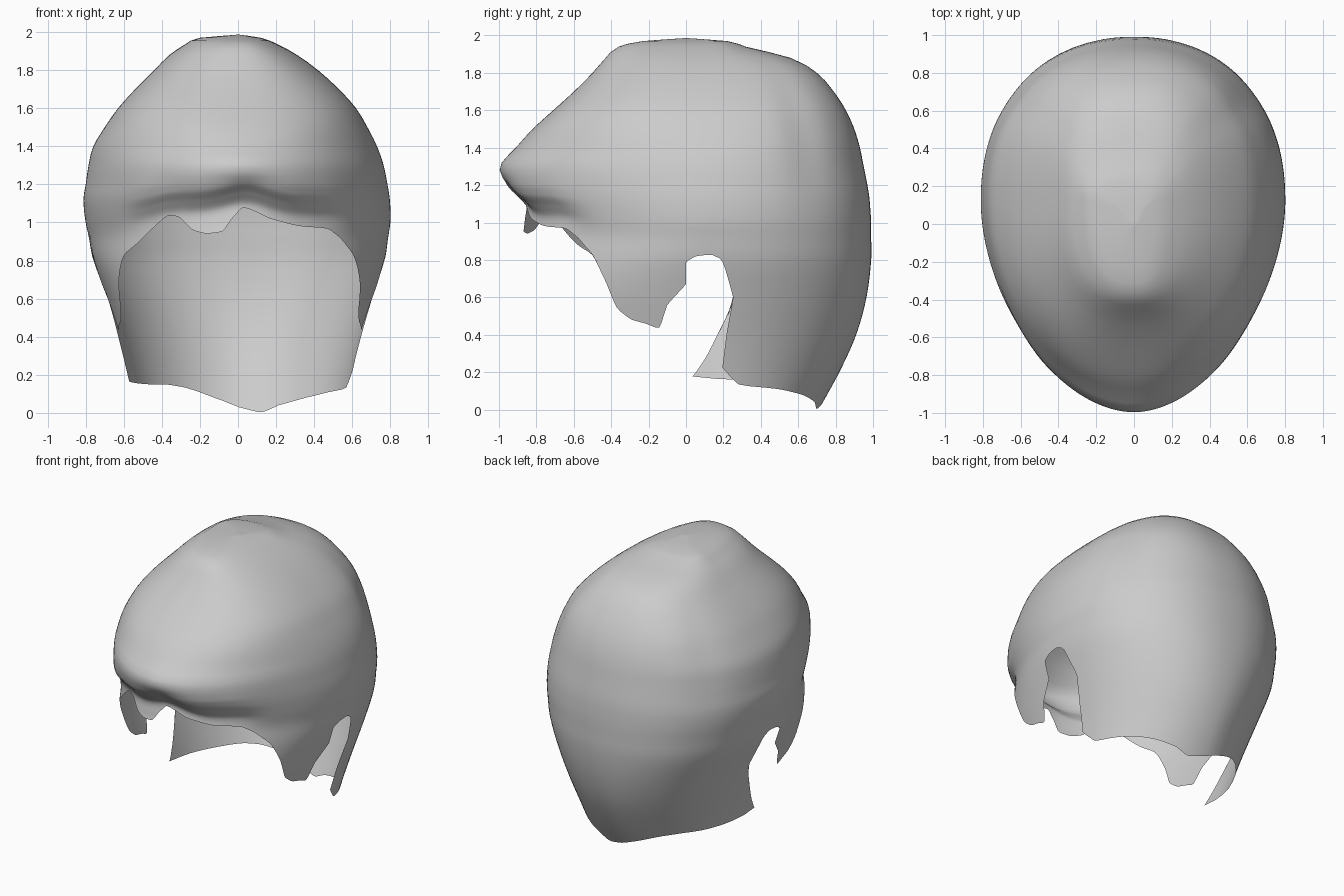
import bpy, bmesh, math
from math import sin, cos, radians, exp

if "Cube" in bpy.data.objects:
    bpy.data.objects.remove(bpy.data.objects["Cube"])

# Horizontal sections, top down: height, front y, back y, left width, right width
LEVELS = [
    (1.985, -0.02, 0.02, 0.02, 0.02),
    (1.97, -0.23, 0.22, 0.20, 0.12),
    (1.94, -0.36, 0.32, 0.27, 0.20),
    (1.88, -0.43, 0.56, 0.36, 0.31),
    (1.80, -0.50, 0.70, 0.44, 0.42),
    (1.70, -0.60, 0.79, 0.54, 0.53),
    (1.60, -0.71, 0.855, 0.63, 0.62),
    (1.50, -0.82, 0.90, 0.70, 0.68),
    (1.40, -0.91, 0.93, 0.76, 0.73),
    (1.30, -0.995, 0.95, 0.785, 0.765),
    (1.20, -0.96, 0.97, 0.80, 0.785),
    (1.14, -0.90, 0.98, 0.81, 0.795),
    (1.08, -0.855, 0.985, 0.81, 0.80),
    (1.00, -0.865, 0.99, 0.80, 0.80),
    (0.93, -0.88, 0.99, 0.785, 0.79),
    (0.80, -0.86, 0.99, 0.76, 0.77),
    (0.60, -0.86, 0.965, 0.69, 0.71),
    (0.40, -0.86, 0.91, 0.63, 0.65),
    (0.20, -0.86, 0.82, 0.58, 0.60),
    (0.00, -0.86, 0.71, 0.54, 0.56),
]

# Rim going round from the front: upper angle, rim angle, rim height
FRINGE = [(-30, -30, 1.04), (-25, -25, 1.03), (-20, -20, 0.96), (-14, -14, 0.94),
          (-7, -7, 0.95), (-3, -3, 1.02), (2, 2, 1.08), (6, 6, 1.07), (14, 14, 1.02),
          (26, 26, 0.98)]
RIGHT = [(39, 39, 0.97), (46, 45, 0.92)]
SIDE = [(52, 51, 0.83), (57, 56, 0.68), (62, 60, 0.54), (66, 65, 0.48), (71, 70, 0.46),
        (75, 74.5, 0.43), (78, 77, 0.56), (81, 83, 0.67), (84, 83, 0.79), (87, 86, 0.82),
        (91, 91, 0.83), (97, 95, 0.80)]
RIGHT_NAPE = [(104, 99, 0.60), (110, 97, 0.40), (116, 96, 0.22), (121, 104, 0.13)]
BACK = [(133, 125, 0.11), (146, 142, 0.08), (158, 158, 0.04), (168, 167, 0.0),
        (176, 176, 0.02), (190, 190, 0.06), (211, 211, 0.13), (222, 225, 0.15),
        (234, 243, 0.15)]
LEFT_NAPE = [(103, 99, 0.60), (106, 97, 0.50), (110, 90, 0.30), (115, 85, 0.17)]
LEFT = [(38, 38, 0.96), (45, 45, 0.88)]


def mirrored(keys):
    return [(360 - a, 360 - b, z) for a, b, z in reversed(keys)]


RIM = (FRINGE + RIGHT + SIDE + RIGHT_NAPE + BACK
       + mirrored(LEFT + SIDE + LEFT_NAPE))


def section(z):
    """Smoothly interpolate the section at a height."""
    n = len(LEVELS)
    i = next((k for k in range(n - 1) if LEVELS[k + 1][0] <= z), n - 2)
    p0, p1, p2, p3 = (LEVELS[min(max(i + k, 0), n - 1)] for k in (-1, 0, 1, 2))
    t = (z - p1[0]) / (p2[0] - p1[0])
    out = []
    for k in range(1, 5):
        m1 = (p2[k] - p0[k]) / (p2[0] - p0[0]) * (p2[0] - p1[0])
        m2 = (p3[k] - p1[k]) / (p3[0] - p1[0]) * (p2[0] - p1[0])
        out.append((2*t**3 - 3*t**2 + 1) * p1[k] + (t**3 - 2*t**2 + t) * m1
                   + (3*t**2 - 2*t**3) * p2[k] + (t**3 - t**2) * m2)
    return out


def ramp(v, a, b):
    t = max(0, min(1, (v - a) / (b - a)))
    return t * t * (3 - 2 * t)


def surface(deg, z):
    """Point on the hair surface, with soft locks and a groove behind the ears."""
    f, b, l, r = section(z)
    a = radians(deg)
    s, c = sin(a), cos(a)
    d = deg % 360
    # The fringe crease waves, drops towards the temples and fades out there
    if c > 0 and z < 1.3:
        drop = 0.07 * ramp(abs(s), 0.1, 0.7) + 0.015 * sin(11 * s - 2.2) * c
        f = section(z + drop * ramp(1.3 - z, 0, 0.12))[0]
        plain = -0.99 + 0.13 * ramp(1.3 - z, 0, 0.4)
        f += (plain - f) * ramp(abs(s), 0.6, 0.85)
    yc = min(max(0.12, f + 0.4 * (b - f)), b - 0.01)
    # Fuller sections at the crown and the sideburns, rounder at brow and nape
    if c > 0:
        p = 1.86 + 0.6 * ramp(z, 1.3, 1.7) + 0.5 * ramp(-z, -1.0, -0.55)
    else:
        p = 2.2 + 0.3 * ramp(z, 1.3, 1.8) - (0.2 if s > 0 else 0.4) * ramp(-z, -0.9, -0.1)
    x = max(0, 1 - abs(c) ** p) ** (1 / p)
    x *= r if s > 0 else -l
    y = -(yc - f) * c if c > 0 else -(b - yc) * c
    k = 1
    for centre, depth in ((130, 0.02), (230, 0.01)):
        k -= depth * exp(-((d - centre) / 9) ** 2) * exp(-((z - 1.5) / 0.35) ** 2)
    return (x * k, yc + y * k, z)


# Columns: subdivide the rim keys
columns = []
for i, p in enumerate(RIM):
    q = RIM[(i + 1) % len(RIM)]
    if i == len(RIM) - 1:
        q = (q[0] + 360, q[1] + 360, q[2])
    for j in range(4):
        columns.append([p[k] + (q[k] - p[k]) * j / 4 for k in range(3)])

# Ease the rim slightly so the locks have soft ends
n = len(columns)
rim_z = [(columns[i - 1][2] + 2 * columns[i][2] + columns[(i + 1) % n][2]) / 4
         for i in range(n)]

UPPER = [1.985, 1.98, 1.97, 1.955, 1.94, 1.91, 1.88, 1.84] + [1.8 - 0.04 * i for i in range(16)]
LOWER = 24

bm = bmesh.new()
rows = []
for z in UPPER:
    rows.append([bm.verts.new(surface(c[0], z)) for c in columns])
for i in range(1, LOWER + 1):
    t = i / LOWER
    row = []
    for c, ze in zip(columns, rim_z):
        z = 1.2 + (ze - 1.2) * t
        row.append(bm.verts.new(surface(c[0] + (c[1] - c[0]) * t * t, z)))
    rows.append(row)
for a, b in zip(rows, rows[1:]):
    for i in range(n):
        j = (i + 1) % n
        bm.faces.new((a[i], b[i], b[j], a[j]))
crown = bm.verts.new((0.0, 0.0, 1.987))
for i in range(n):
    bm.faces.new((crown, rows[0][i], rows[0][(i + 1) % n]))

# Hair shell
mesh = bpy.data.meshes.new("hair_shell")
bm.to_mesh(mesh)
bm.free()
hair = bpy.data.objects.new("hair_shell", mesh)
bpy.context.collection.objects.link(hair)
for poly in mesh.polygons:
    poly.use_smooth = True

grey = bpy.data.materials.new("light_grey")
grey.diffuse_color = (0.6, 0.6, 0.6, 1)
grey.use_nodes = True
grey.node_tree.nodes["Principled BSDF"].inputs["Base Color"].default_value = grey.diffuse_color
mesh.materials.append(grey)
